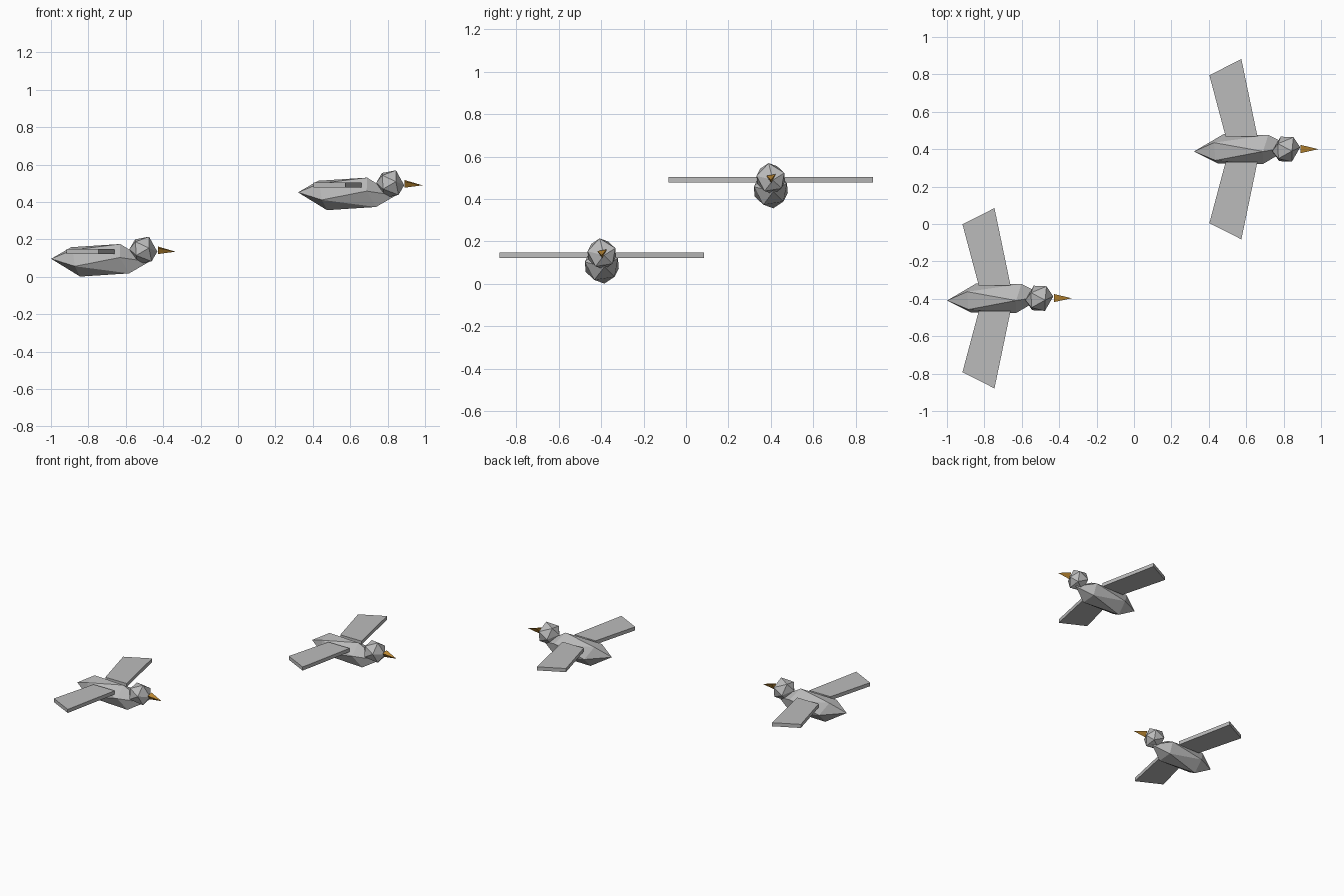
import bpy, bmesh
from mathutils import Vector, Matrix

cube = bpy.data.objects.get("Cube")
if cube:
    bpy.data.objects.remove(cube, do_unlink=True)


def material(name, rgb):
    m = bpy.data.materials.new(name)
    m.use_nodes = True
    m.diffuse_color = (*rgb, 1)
    m.node_tree.nodes["Principled BSDF"].inputs["Base Color"].default_value = (*rgb, 1)
    return m


GREY = material("feather grey", (0.5, 0.5, 0.5))
GOLD = material("beak gold", (0.55, 0.27, 0.035))


def hull(name, points, mat, location):
    """Flat-shaded convex solid around the given points."""
    bm = bmesh.new()
    for p in points:
        bm.verts.new(p)
    bmesh.ops.convex_hull(bm, input=bm.verts[:])
    bmesh.ops.dissolve_limit(bm, angle_limit=0.01, verts=bm.verts[:], edges=bm.edges[:])
    bmesh.ops.recalc_face_normals(bm, faces=bm.faces[:])
    me = bpy.data.meshes.new(name)
    bm.to_mesh(me)
    bm.free()
    me.materials.append(mat)
    ob = bpy.data.objects.new(name, me)
    ob.location = location
    bpy.context.collection.objects.link(ob)
    return ob


# Tilted twenty-sided solid: nose point and its ring, each with its opposite
HALF = [Vector(p) for p in (
    (0.262, 0.012, -0.008), (0.107, -0.012, 0.087), (0.105, -0.08, 0.015),
    (0.155, -0.035, -0.07), (0.148, 0.06, -0.055), (0.135, 0.076, 0.032))]
FACETED = HALF + [-p for p in HALF]

# Swept wing outline, root to tip
WING = [(-0.093, 0.068), (0.077, 0.068), (-0.009, 0.482), (-0.18, 0.395)]


def bird(label, centre):
    c = Vector(centre)
    hull(label + "_body", FACETED, GREY, c)

    # Head is the same solid, unstretched
    shrink = Matrix.Diagonal((0.285, 0.84, 0.84))
    hull(label + "_head", [shrink @ p for p in FACETED], GREY,
         c + Vector((0.231, 0, 0.053)))

    # Three-sided beak
    beak = [(0.095, 0, -0.008), (0, -0.021, 0.012), (0, 0.023, 0.02), (0, 0.002, -0.021)]
    hull(label + "_beak", beak, GOLD, c + Vector((0.308, 0, 0.054)))

    # Flat wings, mirrored
    for side, s in (("left", 1), ("right", -1)):
        slab = [(x, s * y, z) for x, y in WING for z in (0.034, 0.06)]
        hull(f"{label}_{side}_wing", slab, GREY, c)


bird("low_bird", (-0.737, -0.397, 0.088))
bird("high_bird", (0.583, 0.4, 0.443))
